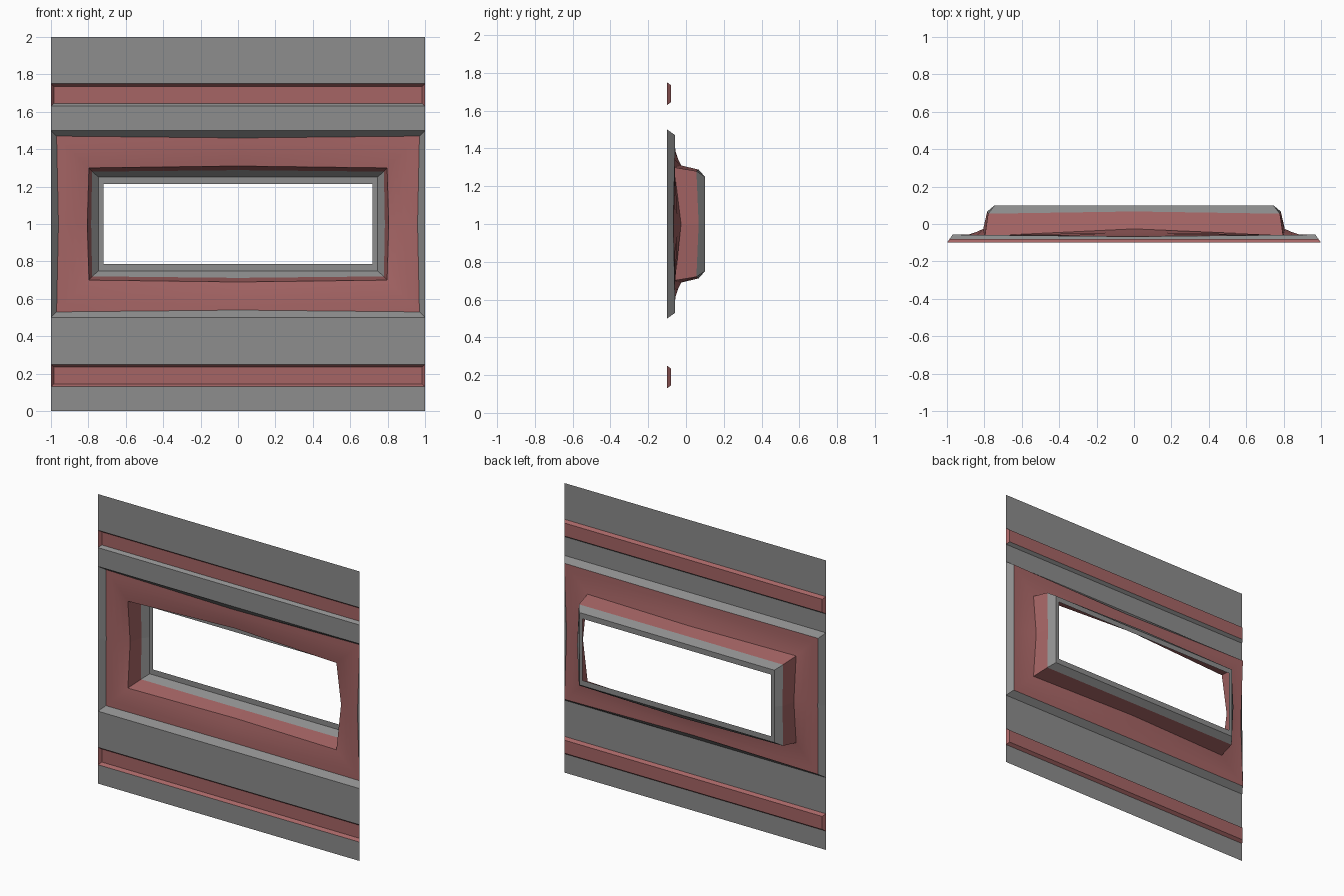
import bpy, math

if "Cube" in bpy.data.objects:
    bpy.data.objects.remove(bpy.data.objects["Cube"])


def paint(name, rgb):
    m = bpy.data.materials.new(name)
    m.diffuse_color = (*rgb, 1)
    m.use_nodes = True
    m.node_tree.nodes["Principled BSDF"].inputs["Base Color"].default_value = m.diffuse_color
    return m


red = paint("red_paint", (0.38, 0.13, 0.13))
grey = paint("dark_grey", (0.266, 0.266, 0.266))


def make(name, verts, faces, mat=grey, smooth=False):
    me = bpy.data.meshes.new(name)
    me.from_pydata(verts, [], faces)
    ob = bpy.data.objects.new(name, me)
    bpy.context.collection.objects.link(ob)
    me.materials.append(mat)
    if smooth:
        bpy.ops.object.select_all(action='DESELECT')
        ob.select_set(True)
        bpy.context.view_layer.objects.active = ob
        bpy.ops.object.shade_smooth_by_angle(angle=math.radians(40))
    return ob


def frame_loop(cx, cz, cy, mx, mz, my):
    """Eight points round the window: corners (cx, cz, cy), mid-sides bowed by mx, mz, my."""
    return [(-cx, cy, 1 - cz), (0, my, 1 - mz), (cx, cy, 1 - cz), (mx, my, 1),
            (cx, cy, 1 + cz), (0, my, 1 + mz), (-cx, cy, 1 + cz), (-mx, my, 1)]


def frame_band(name, loops, mat=grey, smooth=False):
    verts = [v for l in loops for v in frame_loop(*l)]
    faces = []
    for k in range(len(loops) - 1):
        a, b = 8 * k, 8 * (k + 1)
        for i in range(8):
            j = (i + 1) % 8
            faces.append((a + i, a + j, b + j, b + i))
    make(name, verts, faces, mat, smooth)


# flat wall strips
for i, (z0, z1) in enumerate([(0, 0.13), (0.25, 0.5), (1.5, 1.63), (1.75, 2)]):
    make(f"wall_strip_{i + 1}",
         [(-1, -0.1, z0), (1, -0.1, z0), (1, -0.1, z1), (-1, -0.1, z1)], [(0, 1, 2, 3)])

# shallow recessed grooves; the upper one has a grey lower lip
for name, z0, z1, lip in [("lower_groove", 0.13, 0.25, red), ("upper_groove", 1.63, 1.75, grey)]:
    v = [(-1, -0.1, z0), (1, -0.1, z0), (1, -0.1, z1), (-1, -0.1, z1),
         (-0.985, -0.08, z0 + 0.015), (0.985, -0.08, z0 + 0.015),
         (0.985, -0.08, z1 - 0.015), (-0.985, -0.08, z1 - 0.015)]
    make(name, v, [(4, 5, 6, 7), (1, 2, 6, 5), (2, 3, 7, 6), (3, 0, 4, 7)], red)
    make(name + "_lip", [v[0], v[1], v[5], v[4]], [(0, 1, 2, 3)], lip)

# window surround, from the wall inwards: corner x, z, y then mid-side x, z, y
outer = (1, 0.5, -0.1, 1, 0.5, -0.1)
ring_out = (0.97, 0.47, -0.057, 0.96, 0.46, -0.067)
ring_in = (0.797, 0.30, -0.064, 0.806, 0.31, -0.026)
wall_in = (0.78, 0.28, 0.055, 0.785, 0.288, 0.067)
lip_out = (0.745, 0.25, 0.1, 0.745, 0.25, 0.1)
lip_in = (0.72, 0.213, 0.1, 0.72, 0.213, 0.1)

# the surround dishes gently: its mid-sides rise along a curve
ring = []
for k in range(5):
    t = k / 4
    p = [a + (b - a) * t for a, b in zip(ring_out, ring_in)]
    p[5] = ring_out[5] + (ring_in[5] - ring_out[5]) * t ** 1.9
    ring.append(p)

frame_band("outer_bevel", [outer, ring_out])
frame_band("window_surround", ring, red, True)
frame_band("window_reveal", [ring_in, wall_in], red)
frame_band("window_rim", [wall_in, lip_out, lip_in])
